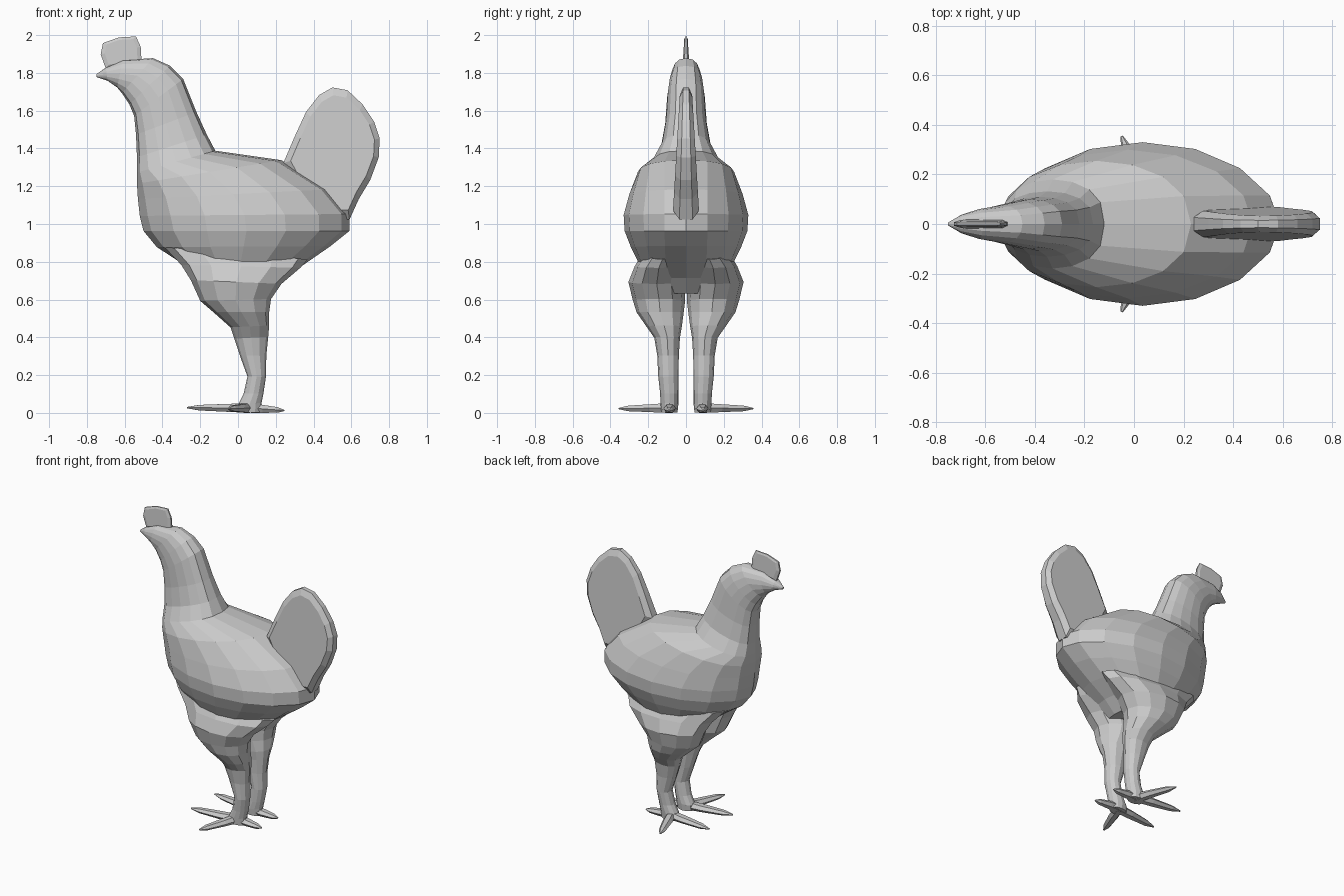
import bpy, bmesh, math
from mathutils import Vector

if "Cube" in bpy.data.objects:
    bpy.data.objects.remove(bpy.data.objects["Cube"])

grey = bpy.data.materials.new("plain grey")
grey.diffuse_color = (0.6, 0.6, 0.6, 1)
grey.use_nodes = True
grey.node_tree.nodes["Principled BSDF"].inputs["Base Color"].default_value = grey.diffuse_color


def finish(name, bm):
    bmesh.ops.recalc_face_normals(bm, faces=bm.faces)
    me = bpy.data.meshes.new(name)
    bm.to_mesh(me)
    bm.free()
    me.materials.append(grey)
    ob = bpy.data.objects.new(name, me)
    bpy.context.collection.objects.link(ob)
    return ob


def loft(name, rings):
    """Skin closed rings of points and cap both ends."""
    bm = bmesh.new()
    vs = [[bm.verts.new(p) for p in r] for r in rings]
    n = len(vs[0])
    for a, b in zip(vs, vs[1:]):
        for i in range(n):
            j = (i + 1) % n
            bm.faces.new((a[i], a[j], b[j], b[i]))
    bm.faces.new(vs[0])
    bm.faces.new(vs[-1])
    return finish(name, bm)


def ring(front, back, y0, y1, n, power):
    """Tilted rounded section between a front and a back (x, z) point."""
    pts = []
    for k in range(n):
        t = 2 * math.pi * k / n
        u = (1 - math.cos(t)) / 2
        s = math.sin(t)
        y = (y0 + y1) / 2 + (y1 - y0) / 2 * math.copysign(abs(s) ** power, s)
        pts.append((front[0] + (back[0] - front[0]) * u, y,
                    front[1] + (back[1] - front[1]) * u))
    return pts


# Body, neck, head and beak: front x, z, back x, z, half width, roundness
sections = [
    (-.75, 1.785, -.75, 1.80, .006, .8),
    (-.69, 1.765, -.70, 1.835, .038, .8),
    (-.64, 1.73, -.61, 1.875, .06, .8),
    (-.615, 1.70, -.45, 1.885, .076, .8),
    (-.575, 1.64, -.36, 1.845, .09, .75),
    (-.55, 1.58, -.29, 1.775, .1, .7),
    (-.54, 1.48, -.22, 1.60, .11, .7),
    (-.535, 1.36, -.165, 1.48, .132, .7),
    (-.535, 1.28, -.12, 1.395, .18, .75),
    (-.535, 1.22, .23, 1.345, .255, .85),
    (-.53, 1.14, .48, 1.19, .30, 1),
    (-.52, 1.05, .59, 1.06, .33, 1.1),
    (-.50, .97, .59, .97, .325, 1.1),
    (-.43, .885, .49, .89, .293, 1),
    (-.33, .82, .36, .80, .255, .9),
    (-.22, .74, .24, .72, .255, .8),
    (-.12, .65, .16, .64, .21, .8)]
loft("body", [ring(s[:2], s[2:4], -s[4], s[4], 16, s[5]) for s in sections])


# Flat plates (tail and comb): thin rim, thicker inset outline on both sides,
# thinning with height
def plate(name, outline, rim, core, inset, taper):
    c = sum((Vector(p) for p in outline), Vector((0, 0))) / len(outline)
    inner = [c + (Vector(p) - c) * inset for p in outline]
    loft(name, [[(x, y * (1 - taper * (z - c.y)), z) for x, z in o] for o, y in
                ((inner, -core), (outline, -rim), (outline, rim), (inner, core))])


plate("tail", [(.24, 1.33), (.30, 1.47), (.36, 1.60), (.43, 1.69), (.50, 1.73),
               (.58, 1.715), (.66, 1.64), (.72, 1.55), (.75, 1.46), (.745, 1.36),
               (.70, 1.24), (.64, 1.14), (.59, 1.03), (.53, 1.03), (.30, 1.22)],
      .024, .049, .87, 1.2)
plate("comb", [(-.70, 1.83), (-.727, 1.905), (-.715, 1.965), (-.63, 1.995),
               (-.54, 2.0), (-.515, 1.945), (-.51, 1.86)], .006, .013, .8, 5)


# Toe: tapered spike from the foot to a tip
def toe(name, start, tip, width):
    start, tip = Vector(start), Vector(tip)
    side = (tip - start).cross(Vector((0, 0, 1))).normalized()
    rings = []
    for u, w, h in ((0, .9, .03), (.35, 1, .024), (.8, .7, .017), (1, .15, .004)):
        c = start.lerp(tip, u)
        rings.append([c + side * w * width * math.cos(a) + Vector((0, 0, h * math.sin(a)))
                      for a in (math.pi * k / 3 for k in range(6))])
    loft(name, rings)


# Thigh and shank: front x, back x, front z, back z, inner y, outer y
leg = [
    (-.39, .37, .885, .82, .02, .23),
    (-.30, .33, .79, .775, .015, .272),
    (-.25, .23, .71, .69, .005, .305),
    (-.20, .175, .60, .61, .004, .282),
    (-.13, .165, .54, .54, .012, .262),
    (-.04, .165, .46, .47, .022, .21),
    (-.02, .16, .40, .41, .032, .168),
    (.01, .15, .31, .31, .038, .152),
    (.05, .148, .20, .20, .04, .147),
    (.03, .135, .11, .11, .04, .137),
    (.00, .125, .05, .06, .04, .135),
    (.00, .12, .01, .01, .045, .13)]
for side, s in (("left", -1), ("right", 1)):
    loft(side + "_leg", [ring((a, c), (b, d), s * y0, s * y1, 12, 0.95)
                         for a, b, c, d, y0, y1 in leg])
    toe(side + "_front_toe", (.06, s * .09, .033), (-.27, s * .13, .035), .036)
    toe(side + "_outer_toe", (.05, s * .09, .033), (-.05, s * .355, .03), .033)
    toe(side + "_back_toe", (.07, s * .085, .033), (.245, s * .09, .02), .033)

# Rest the feet exactly on the ground
low = min(v.co.z for o in bpy.data.objects for v in o.data.vertices)
for o in bpy.data.objects:
    o.location.z -= low
